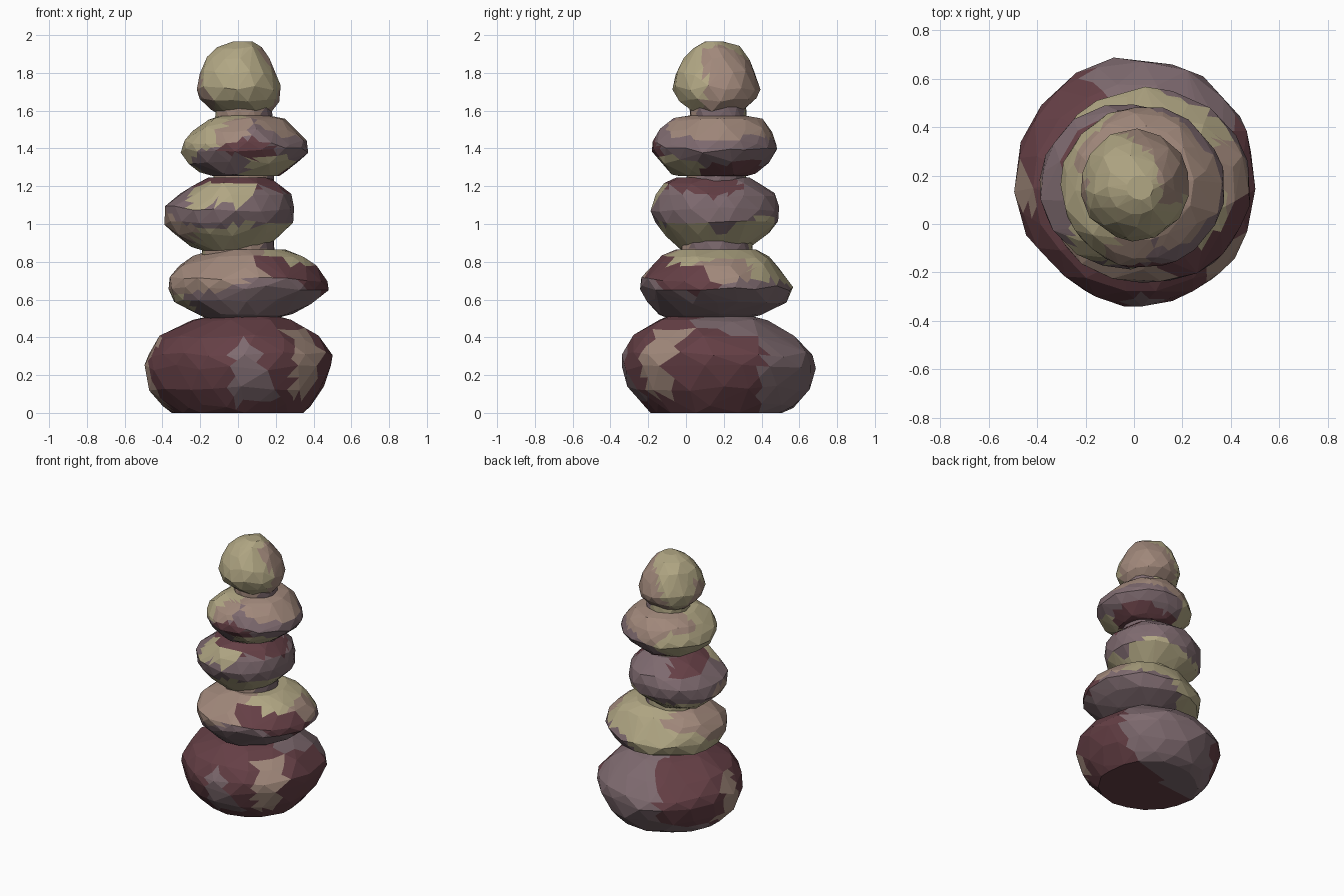
import bpy, bmesh, math, random
from mathutils import Vector

if "Cube" in bpy.data.objects:
    bpy.data.objects.remove(bpy.data.objects["Cube"])

random.seed(4)

# Four mineral colours shared by all stones
def material(name, rgb):
    m = bpy.data.materials.new(name)
    m.diffuse_color = (*rgb, 1)
    m.use_nodes = True
    m.node_tree.nodes["Principled BSDF"].inputs["Base Color"].default_value = m.diffuse_color
    return m

MATS = [material("maroon", (.13, .05, .06)), material("mauve", (.21, .145, .16)),
        material("pink_tan", (.36, .25, .20)), material("olive_tan", (.44, .385, .23))]
M, V, P, O = range(4)


def stone(name, rings, patches, lobes=(1,) * 8, segs=17):
    """Rings are (z, xmin, xmax, ymin, ymax); patches are (azimuth, elevation, colour)."""
    bm = bmesh.new()
    zs = [r[0] for r in rings]
    for i, (z, x0, x1, y0, y1) in enumerate(rings):
        end = i in (0, len(rings) - 1)
        for k in range(segs):
            a = 2 * math.pi * (k + .5 * (i % 2) + random.uniform(-.2, .2)) / segs
            u = (a / (math.pi / 4)) % 8
            j, f = int(u), u % 1
            s = lobes[j % 8] * (1 - f) + lobes[(j + 1) % 8] * f
            s *= random.uniform(.985, 1.025)
            bm.verts.new(((x0 + x1) / 2 + (x1 - x0) / 2 * s * math.cos(a),
                          (y0 + y1) / 2 + (y1 - y0) / 2 * s * math.sin(a),
                          z + (0 if end else random.uniform(-.015, .015))))
    # Hull turns the scattered rings into a faceted pebble
    hull = bmesh.ops.convex_hull(bm, input=bm.verts[:])
    loose = [v for v in bm.verts if not v.link_faces]
    bmesh.ops.delete(bm, geom=loose, context='VERTS')
    bmesh.ops.subdivide_edges(bm, edges=bm.edges[:], cuts=1, use_grid_fill=True)
    bmesh.ops.triangulate(bm, faces=bm.faces[:])
    bmesh.ops.recalc_face_normals(bm, faces=bm.faces[:])
    # Colour each facet by its nearest mineral patch, with ragged borders
    wide = max(rings, key=lambda r: r[2] - r[1])
    c = Vector(((wide[1] + wide[2]) / 2, (wide[3] + wide[4]) / 2, (zs[0] + zs[-1]) / 2))
    size = Vector((wide[2] - wide[1], wide[4] - wide[3], zs[-1] - zs[0])) / 2
    seeds = []
    for az, el, col in patches:
        az, el = math.radians(az), math.radians(el)
        seeds.append((Vector((math.cos(az) * math.cos(el), math.sin(az) * math.cos(el),
                              math.sin(el))), col))
    for f in bm.faces:
        d = f.calc_center_median() - c
        d = Vector((d.x / size.x, d.y / size.y, d.z / size.z)).normalized()
        f.material_index = min(seeds, key=lambda s: (s[0] - d).length
                               + random.uniform(0, .07))[1]
    me = bpy.data.meshes.new(name)
    bm.to_mesh(me)
    bm.free()
    for m in MATS:
        me.materials.append(m)
    ob = bpy.data.objects.new(name, me)
    bpy.context.collection.objects.link(ob)
    return ob


# Large base stone
stone("base_stone", [
    (0, -.35, .35, -.19, .51), (.04, -.40, .38, -.23, .58), (.13, -.47, .45, -.31, .65),
    (.24, -.505, .49, -.35, .685), (.31, -.49, .495, -.34, .675), (.40, -.42, .42, -.29, .58),
    (.48, -.24, .30, -.16, .43), (.515, -.14, .20, -.09, .34)],
    [(-160, 0, M), (-125, 0, M), (-105, 0, M), (-83, 0, V), (-64, 5, M), (-40, 5, P),
     (-15, 0, M), (12, 0, M), (42, 0, V), (75, 0, V), (98, 0, V), (128, 0, M), (158, 0, M),
     (186, 0, P), (-100, 55, M), (60, 55, V), (150, 50, M), (0, -80, M), (90, -60, V)],
    lobes=(1, 1.03, 1, .97, 1, .93, .98, 1.03))

# Wide flat second stone
stone("second_stone", [
    (.495, -.16, .18, -.08, .30), (.53, -.25, .29, -.14, .40), (.59, -.34, .40, -.21, .53),
    (.66, -.37, .48, -.245, .565), (.71, -.365, .48, -.245, .53), (.77, -.32, .42, -.18, .49),
    (.82, -.24, .36, -.12, .45), (.865, -.12, .25, -.05, .37)],
    [(-170, 10, P), (-130, 15, P), (-95, 25, P), (-60, 30, M), (-75, 0, V), (-25, 12, M),
     (-45, 50, O), (-40, -35, V), (-110, -40, V), (5, 30, P), (25, -20, V), (60, -20, V),
     (60, 30, O), (100, 0, O), (140, 0, O), (165, 40, P), (180, -35, O), (80, 70, O),
     (-100, 60, P), (0, 60, O)])

# Middle stone
stone("middle_stone", [
    (.86, -.19, .13, -.02, .29), (.89, -.26, .16, .01, .34), (.95, -.35, .23, -.11, .44),
    (1.01, -.385, .29, -.165, .49), (1.08, -.385, .295, -.185, .50), (1.15, -.32, .285, -.155, .475),
    (1.205, -.25, .23, -.12, .40), (1.245, -.16, .17, -.05, .34)],
    [(-115, 25, O), (-85, 30, O), (-100, 5, V), (-150, 10, V), (-165, -15, P), (-60, 15, V),
     (-30, 10, V), (-85, -45, O), (-30, -40, O), (15, 0, V), (40, -30, O), (70, -35, O),
     (75, 15, V), (110, 0, V), (150, 0, V), (180, 25, V), (135, -50, O), (-75, 60, M),
     (-15, 55, M), (150, 60, M), (70, 60, V)])

# Fourth stone
stone("fourth_stone", [
    (1.255, -.14, .22, -.04, .33), (1.275, -.20, .26, -.08, .37), (1.33, -.26, .33, -.14, .44),
    (1.39, -.30, .37, -.18, .485), (1.43, -.29, .36, -.18, .48), (1.50, -.24, .30, -.14, .455),
    (1.55, -.16, .245, -.07, .40), (1.575, -.09, .16, .02, .31)],
    [(-165, 10, O), (-130, 25, O), (-105, 25, P), (-85, -5, M), (-70, 20, V), (-45, 35, P),
     (-35, 0, V), (-110, -35, V), (-60, -45, O), (0, -15, V), (0, 35, P), (40, -10, V),
     (75, -10, V), (60, 40, P), (95, 15, P), (130, 0, O), (170, -10, O), (130, 45, P),
     (30, -50, M), (-160, 55, O)])

# Necks where the upper stones touch
for i, (z0, z1, x, y, r) in enumerate([(.83, .91, .0, .16, .19), (1.21, 1.29, .03, .16, .16),
                                       (1.55, 1.62, .03, .17, .15), (.47, .54, .0, .13, .18)]):
    stone("contact_%d" % (i + 1), [(z0, x - r, x + r, y - r, y + r),
                                   (z1, x - r, x + r, y - r, y + r)],
          [(0, 0, V), (-90, 0, P), (135, 0, O)], segs=12)

# Round top stone
stone("top_stone", [
    (1.58, -.10, .14, .06, .28), (1.61, -.15, .18, .01, .32), (1.66, -.20, .22, -.04, .375),
    (1.72, -.22, .23, -.07, .39), (1.80, -.20, .205, -.055, .37), (1.87, -.165, .165, -.01, .335),
    (1.93, -.11, .125, .04, .285), (1.965, -.03, .08, .10, .20)],
    [(-100, 10, O), (-150, 10, O), (-60, 20, O), (-35, 0, O), (-80, -45, O), (0, 20, P),
     (20, -20, P), (60, 10, P), (90, -10, P), (120, 0, O), (155, 0, O), (185, -10, P),
     (-120, 70, O), (120, 60, O)], segs=14)
